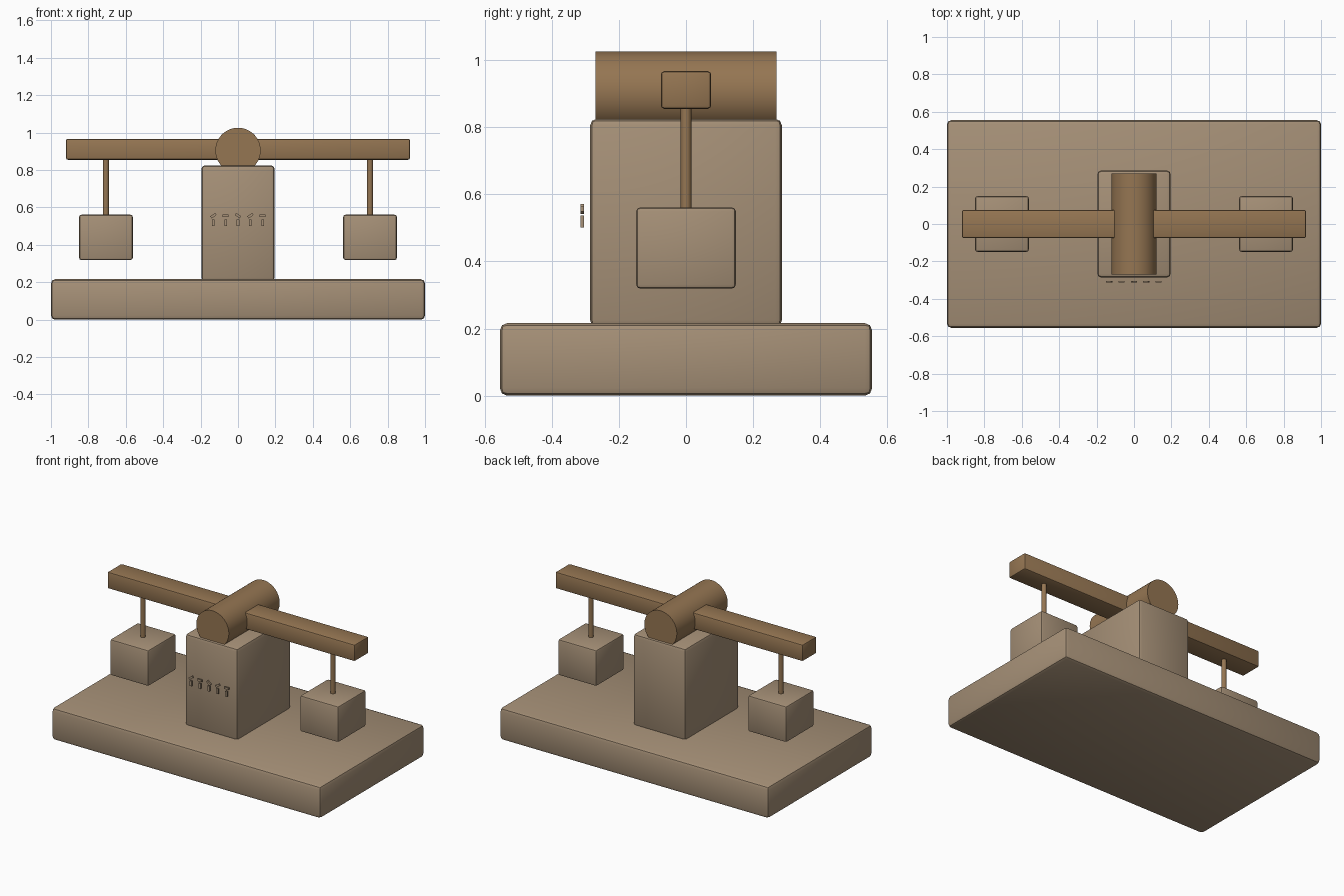
import bpy
import math

if "Cube" in bpy.data.objects:
    bpy.data.objects.remove(bpy.data.objects["Cube"], do_unlink=True)


def make_material(name, rgb):
    mat = bpy.data.materials.new(name)
    mat.use_nodes = True
    colour = (*rgb, 1.0)
    mat.diffuse_color = colour
    mat.node_tree.nodes["Principled BSDF"].inputs["Base Color"].default_value = colour
    return mat


stone = make_material("sandy stone", (0.38, 0.28, 0.185))
wood = make_material("brown wood", (0.30, 0.18, 0.085))


def finish(obj, name, mat, bevel=0.0):
    obj.name = name
    obj.data.materials.append(mat)
    bpy.ops.object.transform_apply(location=False, rotation=False, scale=True)
    if bevel:
        mod = obj.modifiers.new("Rounded edges", "BEVEL")
        mod.width = bevel
        mod.segments = 2
        bpy.ops.object.modifier_apply(modifier=mod.name)
    bpy.ops.object.shade_smooth_by_angle(angle=math.radians(30))
    return obj


def box(name, centre, size, mat, bevel=0.0, tilt=0.0):
    bpy.ops.mesh.primitive_cube_add(size=1, location=centre, rotation=(0, tilt, 0))
    obj = bpy.context.object
    obj.scale = size
    return finish(obj, name, mat, bevel)


def rod(name, centre, radius, length, mat, sides, turn=0.0):
    bpy.ops.mesh.primitive_cylinder_add(vertices=sides, radius=radius, depth=length,
                                        location=centre, rotation=(turn, 0, 0))
    return finish(bpy.context.object, name, mat)


# Plinth and central pillar
box("base", (0, 0, 0.11), (1.99, 1.11, 0.21), stone, 0.022)
box("pillar", (0, 0, 0.515), (0.392, 0.572, 0.62), stone, 0.02)

# Axle drum lying front to back, with the balance beam through it
rod("axle", (0, 0, 0.905), 0.121, 0.54, wood, 48, math.pi / 2)
box("beam", (0, 0, 0.911), (1.84, 0.15, 0.112), wood, 0.01)

# Hanging weights on both sides
for side, x in (("left", 0.706), ("right", -0.706)):
    rod(side + "_hanger", (x, 0, 0.71), 0.016, 0.33, wood, 24)
    box(side + "_weight", (x, 0, 0.44), (0.287, 0.297, 0.242), stone, 0.012)

# Row of decorative tick marks in front of the pillar
tilts = (-35, 0, 35)
for i in range(5):
    x = (i - 2) * 0.066
    box(f"mark_stem_{i + 1}", (x, -0.309, 0.519), (0.014, 0.01, 0.035), stone)
    box(f"mark_cap_{i + 1}", (x, -0.309, 0.556), (0.032, 0.01, 0.014), stone,
        tilt=math.radians(tilts[i % 3]))

# Stand the base on the ground
bpy.data.objects["base"].location.z = 0.108
bpy.data.objects["base"].scale = (1.005, 1, 1.03)
